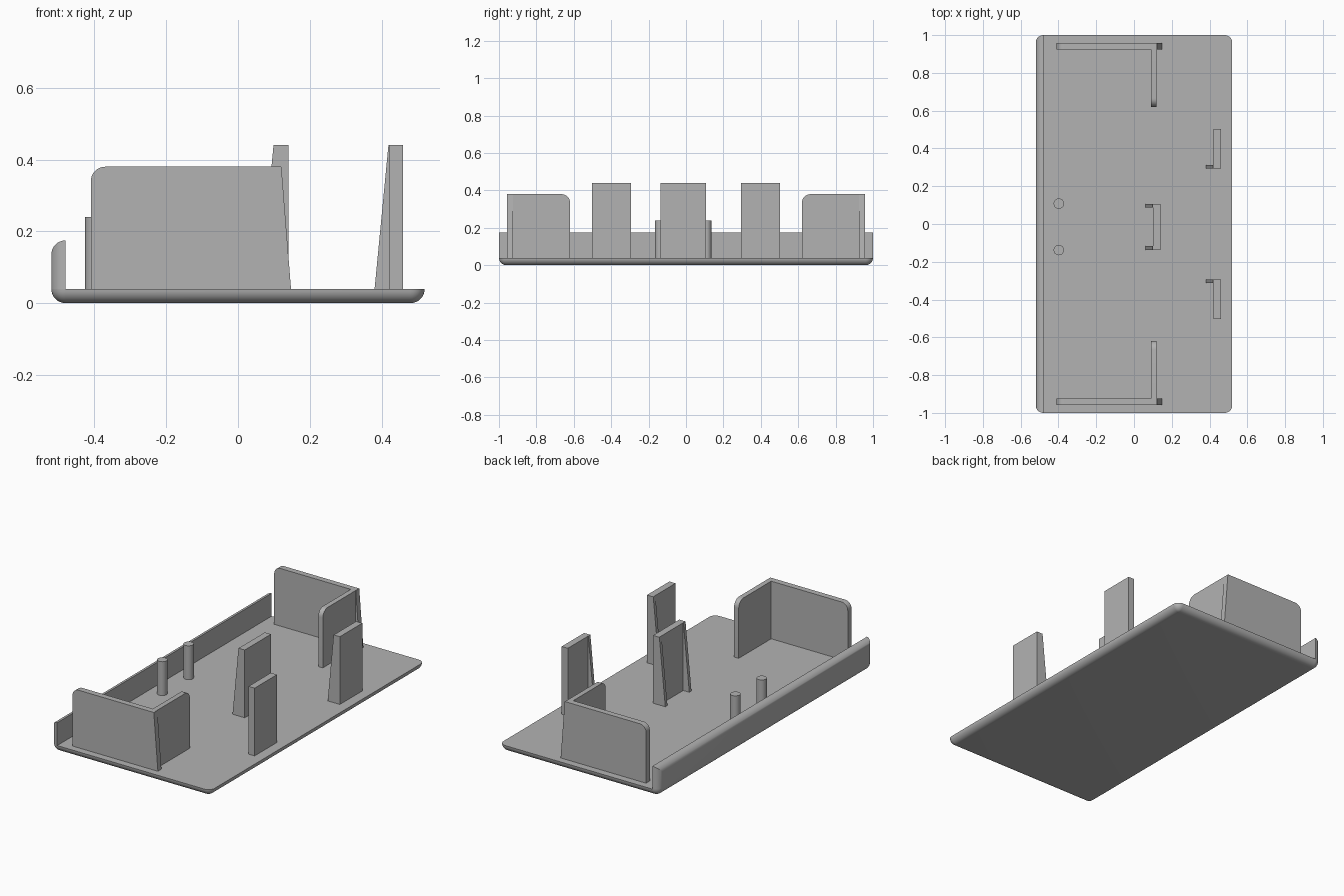
import bpy, bmesh, math

if "Cube" in bpy.data.objects:
    bpy.data.objects.remove(bpy.data.objects["Cube"])

grey = bpy.data.materials.new("plain_grey")
grey.diffuse_color = (0.45, 0.45, 0.45, 1)
grey.use_nodes = True
grey.node_tree.nodes["Principled BSDF"].inputs["Base Color"].default_value = grey.diffuse_color
R = 0.04      # fillet radius
TOP = 0.04    # top of the plate
SINK = 0.035  # parts start slightly inside the plate


def loft(name, rings):
    """Closed skin through a list of equal-length point rings, capped at both ends."""
    bm = bmesh.new()
    vs = [[bm.verts.new(p) for p in ring] for ring in rings]
    n = len(rings[0])
    for a, b in zip(vs, vs[1:]):
        for i in range(n):
            j = (i + 1) % n
            bm.faces.new((a[i], a[j], b[j], b[i]))
    bm.faces.new(vs[0][::-1])
    bm.faces.new(vs[-1])
    bmesh.ops.remove_doubles(bm, verts=bm.verts, dist=1e-5)
    bmesh.ops.recalc_face_normals(bm, faces=bm.faces)
    me = bpy.data.meshes.new(name)
    bm.to_mesh(me)
    bm.free()
    me.materials.append(grey)
    ob = bpy.data.objects.new(name, me)
    bpy.context.collection.objects.link(ob)
    bpy.ops.object.select_all(action='DESELECT')
    ob.select_set(True)
    bpy.context.view_layer.objects.active = ob
    bpy.ops.object.shade_smooth_by_angle(angle=math.radians(30))
    return ob


def slab_y(name, prof, y0, y1):
    """Profile in (x, z) extruded along y."""
    return loft(name, [[(x, y, z) for x, z in prof] for y in (y0, y1)])


def slab_x(name, prof, x0, x1):
    """Profile in (y, z) extruded along x."""
    return loft(name, [[(x, y, z) for y, z in prof] for x in (x0, x1)])


def panel(a, b, top, r):
    """Upright rectangle from a to b with its top corner at a rounded."""
    s = 1 if b > a else -1
    arc = [(a + s * r * (1 - math.cos(t)), top - r * (1 - math.sin(t)))
           for t in [i * math.pi / 16 for i in range(9)]]
    return [(a, SINK)] + arc + [(b, top), (b, SINK)]


def outline(d, z):
    """Rounded plate outline, inset by d."""
    pts = []
    for k, (sx, sy) in enumerate([(1, 1), (-1, 1), (-1, -1), (1, -1)]):
        for i in range(9):
            t = (k + i / 8) * math.pi / 2
            pts.append((sx * (0.52 - R) + (R - d) * math.cos(t),
                        sy * (1 - R) + (R - d) * math.sin(t), z))
    return pts


# base plate with rounded lower rim
loft("base_plate", [outline(R * (1 - math.sin(t)), R * (1 - math.cos(t)))
                    for t in [i * math.pi / 16 for i in range(9)]])

# long low lip with rounded outer top edge and corners
rings = []
for i in range(9):
    t = i * math.pi / 16
    x, h = -0.52 + R * (1 - math.cos(t)), R * math.sin(t)
    y, z = 1 - R + h, 0.135 + h
    rings.append([(x, -y, TOP), (x, y, TOP), (x, y, z), (x, -y, z)])
loft("long_lip", rings)


def post(name, x, y0, y1, ribs):
    """Upright tab with tapered ribs on its left face."""
    slab_x(name, [(y0, SINK), (y1, SINK), (y1, 0.44), (y0, 0.44)], x, x + 0.04)
    for y in ribs:
        slab_y(name + "_rib", [(x - 0.04, SINK), (x + 0.001, SINK),
                               (x + 0.001, 0.44), (x - 0.001, 0.44)], y, y + 0.02)


post("middle_post", 0.10, -0.137, 0.107, (-0.137, 0.087))

for s in (1, -1):
    # L-shaped end walls with a tapered corner fin
    slab_y("end_wall", panel(-0.41, 0.12, 0.38, R), s * 0.923, s * 0.958)
    slab_x("end_wall_return", panel(s * 0.62, s * 0.957, 0.38, 0.045), 0.09, 0.12)
    slab_y("corner_fin", [(0.119, SINK), (0.148, SINK), (0.121, 0.379), (0.119, 0.379)],
           s * 0.925, s * 0.958)
    # side posts
    y0, y1 = sorted((s * 0.293, s * 0.502))
    post("side_post", 0.42, y0, y1, (0.293 if s > 0 else -0.313,))

# pegs
for y in (0.108, -0.138):
    loft("peg", [[(-0.398 + 0.0275 * math.cos(a), y + 0.0275 * math.sin(a), z)
                  for a in [i * math.pi / 16 for i in range(32)]] for z in (SINK, 0.24)])
